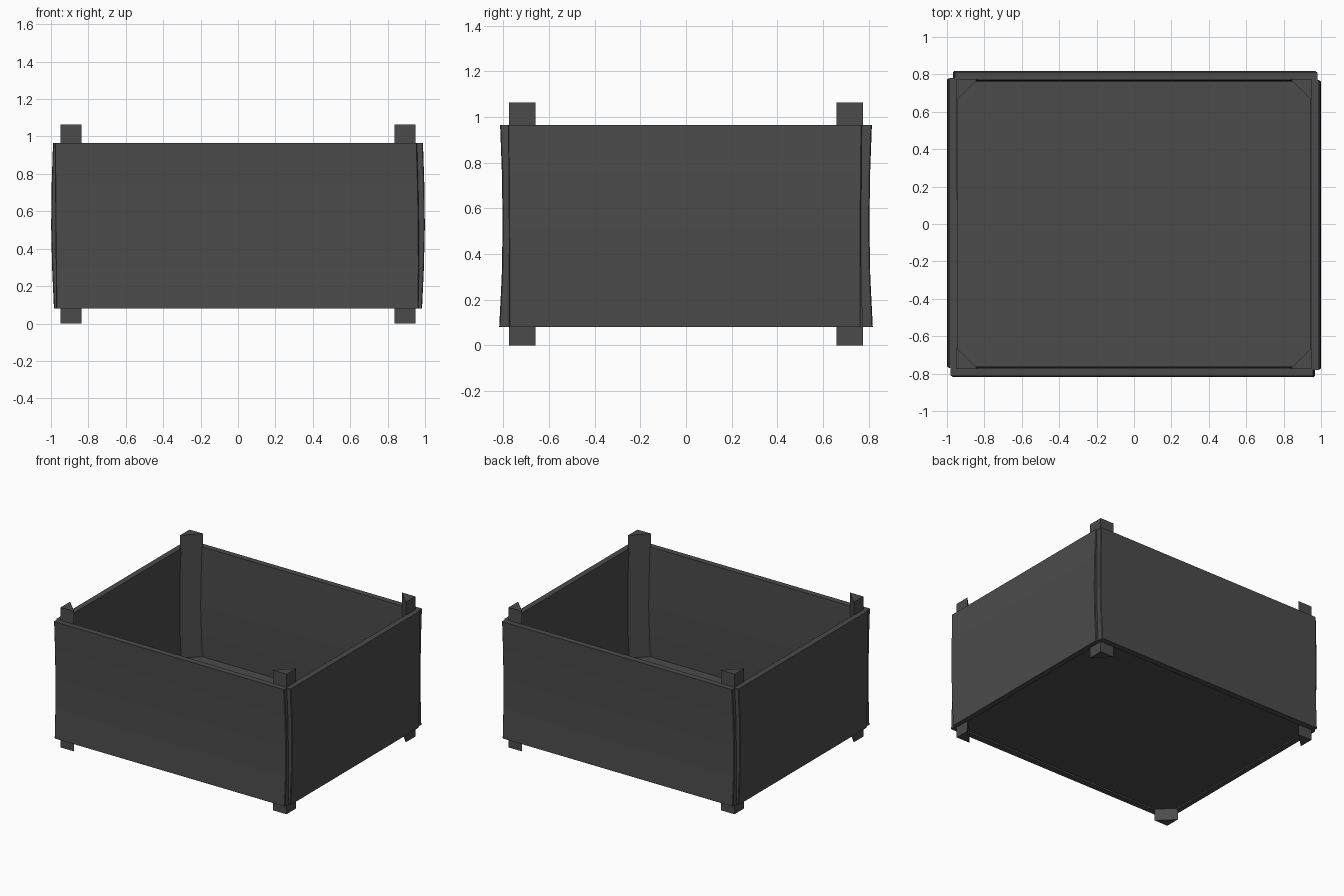
import bpy, bmesh, math
from mathutils import Matrix

if "Cube" in bpy.data.objects:
    bpy.data.objects.remove(bpy.data.objects["Cube"])

mat = bpy.data.materials.new("dark grey")
mat.diffuse_color = (0.07, 0.07, 0.07, 1)
mat.use_nodes = True
mat.node_tree.nodes["Principled BSDF"].inputs["Base Color"].default_value = mat.diffuse_color


def make(name, rings, turn=0):
    """Skin a stack of equal-sized rings of points, capped at both ends."""
    bm = bmesh.new()
    loops = [[bm.verts.new(p) for p in r] for r in rings]
    n = len(loops[0])
    for a, b in zip(loops, loops[1:]):
        for i in range(n):
            j = (i + 1) % n
            bm.faces.new((a[i], a[j], b[j], b[i]))
    bm.faces.new(loops[0][::-1])
    bm.faces.new(loops[-1])
    bmesh.ops.rotate(bm, verts=bm.verts, cent=(0, 0, 0),
                     matrix=Matrix.Rotation(math.radians(turn), 3, 'Z'))
    bmesh.ops.recalc_face_normals(bm, faces=bm.faces)
    me = bpy.data.meshes.new(name)
    bm.to_mesh(me)
    bm.free()
    me.materials.append(mat)
    ob = bpy.data.objects.new(name, me)
    bpy.context.collection.objects.link(ob)
    return ob


def panel(name, rows, turn):
    """Bowed wall facing -y; each row is z, left, right, outer, inner."""
    c = 0.004
    rings = []
    for z, l, r, o, i in rows:
        rings.append([(l, -i, z), (l, -o + c, z), (l + c, -o, z),
                      (r - c, -o, z), (r, -o + c, z), (r, -i, z)])
    make(name, rings, turn)


# long walls bow slightly inwards
long_rows = [(0.08, -0.972, 0.966, 0.818, 0.772),
             (0.30, -0.974, 0.968, 0.807, 0.766),
             (0.52, -0.976, 0.967, 0.803, 0.762),
             (0.75, -0.978, 0.963, 0.806, 0.765),
             (0.965, -0.98, 0.957, 0.814, 0.769)]
panel("front_wall", long_rows, 0)
panel("back_wall", long_rows, 180)

# short walls bow slightly outwards
short_rows = [(0.08, -0.775, 0.765, 0.984, 0.942),
              (0.30, -0.775, 0.765, 0.994, 0.949),
              (0.52, -0.776, 0.766, 0.999, 0.953),
              (0.75, -0.777, 0.768, 0.996, 0.95),
              (0.965, -0.78, 0.77, 0.989, 0.945)]
panel("right_wall", short_rows, 90)
panel("left_wall", short_rows, 270)

# triangular corner posts
for sx, side in ((-1, "left"), (1, "right")):
    for sy, end in ((-1, "front"), (1, "back")):
        make(f"{end}_{side}_post",
             [[(sx * 0.95, sy * 0.774, z), (sx * 0.836, sy * 0.774, z),
               (sx * 0.95, sy * 0.66, z)] for z in (0, 1.065)])

# floor slab
make("floor", [[(-0.95, -0.77, z), (0.95, -0.77, z),
                (0.95, 0.77, z), (-0.95, 0.77, z)] for z in (0.09, 0.13)])
